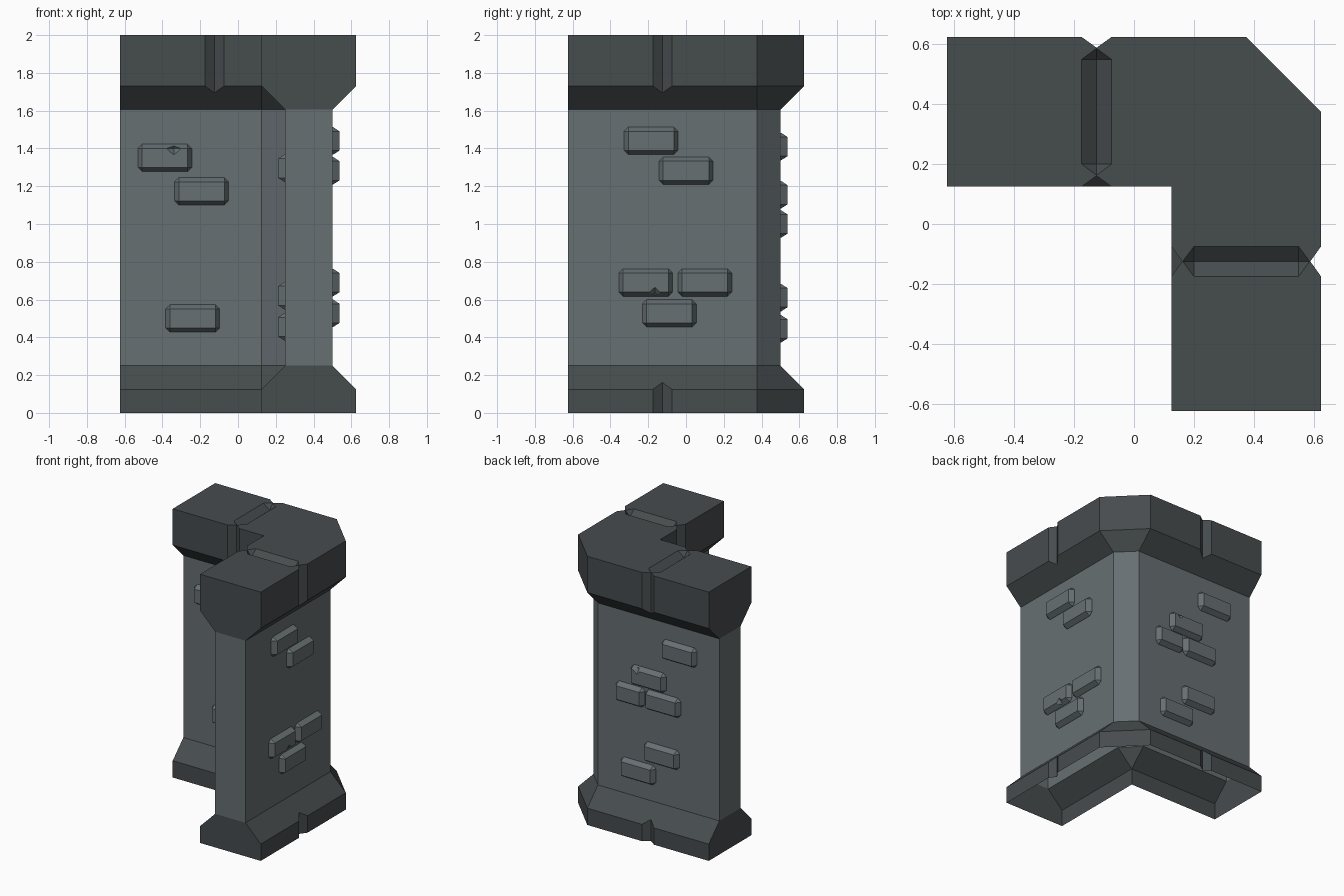
import bpy, bmesh

if "Cube" in bpy.data.objects:
    bpy.data.objects.remove(bpy.data.objects["Cube"])


def material(name, rgb):
    m = bpy.data.materials.new(name)
    m.diffuse_color = (*rgb, 1)
    m.use_nodes = True
    m.node_tree.nodes["Principled BSDF"].inputs["Base Color"].default_value = m.diffuse_color
    return m


trim_mat = material("dark_stone", (.062, .072, .076))
wall_mat = material("grey_stone", (.135, .16, .17))


def make_object(name, bm):
    bmesh.ops.recalc_face_normals(bm, faces=bm.faces)
    mesh = bpy.data.meshes.new(name)
    bm.to_mesh(mesh)
    bm.free()
    ob = bpy.data.objects.new(name, mesh)
    bpy.context.collection.objects.link(ob)
    return ob


def add_hull(bm, points):
    piece = bmesh.new()
    for p in points:
        piece.verts.new(p)
    bmesh.ops.convex_hull(piece, input=piece.verts)
    bmesh.ops.recalc_face_normals(piece, faces=piece.faces)
    bmesh.ops.dissolve_limit(piece, angle_limit=0.01, verts=piece.verts, edges=piece.edges)
    tmp = bpy.data.meshes.new("tmp")
    piece.to_mesh(tmp)
    piece.free()
    bm.from_mesh(tmp)
    bpy.data.meshes.remove(tmp)


def cut(ob, cutter):
    cutter.hide_render = True
    m = ob.modifiers.new("cut", 'BOOLEAN')
    m.operation = 'DIFFERENCE'
    m.solver = 'EXACT'
    m.object = cutter


def apply_cuts(ob):
    dg = bpy.context.evaluated_depsgraph_get()
    mesh = bpy.data.meshes.new_from_object(ob.evaluated_get(dg))
    cutters = [m.object for m in ob.modifiers]
    ob.modifiers.clear()
    ob.data = mesh
    for c in cutters:
        bpy.data.objects.remove(c)


# L-shaped wall: stacked plan rings, symmetric about the x = y diagonal
def ring(outer, inner, end, outer_c, inner_c):
    half = [(end, outer), (outer_c, outer)]
    back = [(inner_c, inner), (end, inner)]
    return half + [(y, x) for x, y in reversed(half)] + \
        [(y, x) for x, y in reversed(back)] + back


wide = ring(.625, .125, -.625, .375, .125)
slim = ring(.5, .25, -.625, .375, .125)
levels = [(wide, 0), (wide, .125), (slim, .25), (slim, 1.605), (wide, 1.73), (wide, 2)]

bm = bmesh.new()
rows = [[bm.verts.new((x, y, z)) for x, y in pts] for pts, z in levels]
for k, (a, b) in enumerate(zip(rows, rows[1:])):
    for i in range(8):
        j = (i + 1) % 8
        f = bm.faces.new((a[i], a[j], b[j], b[i]))
        f.material_index = 1 if k == 2 else 0
bm.faces.new(rows[0])
bm.faces.new(rows[-1])
bmesh.ops.remove_doubles(bm, verts=bm.verts, dist=1e-4)
wall = make_object("corner_wall", bm)
wall.data.materials.append(trim_mat)
wall.data.materials.append(wall_mat)

# V grooves down the cap and base faces, and across the cap top
side = bmesh.new()
top = bmesh.new()
for swap in (False, True):
    def w(x, y, z):
        return (y, x, z) if swap else (x, y, z)
    for y0, z0, z1 in ((.625, 1.6, 2.1), (.125, 1.6, 2.1), (.625, -.1, .3)):
        add_hull(side, [w(-.125 + dx, y0 + dy, z) for z in (z0, z1)
                        for dx, dy in ((.05, 0), (0, .036), (-.05, 0), (0, -.036))])
    bar = [w(-.125 + dx, y, 2 + dz) for y in (.2, .55)
           for dx, dz in ((.05, 0), (0, .04), (-.05, 0), (0, -.04))]
    add_hull(top, bar + [w(-.125, .163, 2), w(-.125, .587, 2)])
for name, mesh in (("side_groove_cutter", side), ("top_groove_cutter", top)):
    cutter = make_object(name, mesh)
    cutter.data.materials.append(trim_mat)
    cut(wall, cutter)
apply_cuts(wall)

# Open underside
bm = bmesh.new()
bm.from_mesh(wall.data)
low = [f for f in bm.faces if all(v.co.z < 1e-4 for v in f.verts)]
bmesh.ops.delete(bm, geom=low, context='FACES')
bm.to_mesh(wall.data)
bm.free()

# Raised bricks on the four wall faces: (u centre, z centre, width)
faces = {
    "back": lambda u, d, z: (u, .5 + d, z),
    "right": lambda u, d, z: (.5 + d, u, z),
    "inner_front": lambda u, d, z: (u, .25 - d, z),
    "inner_side": lambda u, d, z: (.25 - d, u, z),
}
bricks = {
    "back": [(-.30, 1.41, .285), (-.045, 1.155, .285), (.105, 1.0, .235),
             (-.165, 1.0, .285), (-.155, .61, .285), (.04, .445, .285)],
    "right": [(-.185, 1.44, .285), (0, 1.282, .285), (-.213, .69, .285),
              (.10, .69, .285), (-.088, .527, .285)],
    "inner_front": [(-.387, 1.35, .285), (-.193, 1.173, .285), (-.24, .5, .285)],
    "inner_side": [(-.2, 1.295, .285), (-.33, .62, .285), (-.13, .455, .285)],
}
# Chips knocked out of brick edges: face, brick index -> u, z
chips = {("back", 1): (.03, 1.215), ("right", 2): (-.165, .63),
         ("inner_front", 0): (-.34, 1.40)}

for face, items in bricks.items():
    to_world = faces[face]
    for n, (u, z, width) in enumerate(items):
        a, b, c = width / 2, .0725, .022
        outline = [(d, p, q) for d in (-.01, .004) for p, q in ((a, b - c), (a - c, b))]
        outline.append((.038, a - c, b - c))
        pts = [to_world(u + s * p, d, z + t * q)
               for d, p, q in outline for s in (-1, 1) for t in (-1, 1)]
        bm = bmesh.new()
        add_hull(bm, pts)
        ob = make_object(f"{face}_brick_{n + 1}", bm)
        ob.data.materials.append(wall_mat)
        if (face, n) in chips:
            cu, cz = chips[face, n]
            bm = bmesh.new()
            add_hull(bm, [to_world(cu + p, .038 + d, cz + q) for p, d, q in (
                (.038, 0, 0), (-.038, 0, 0), (0, .03, 0), (0, -.03, 0),
                (0, 0, .035), (0, 0, -.035))])
            cutter = make_object(f"{face}_chip_cutter", bm)
            cutter.data.materials.append(wall_mat)
            cut(ob, cutter)
            apply_cuts(ob)
